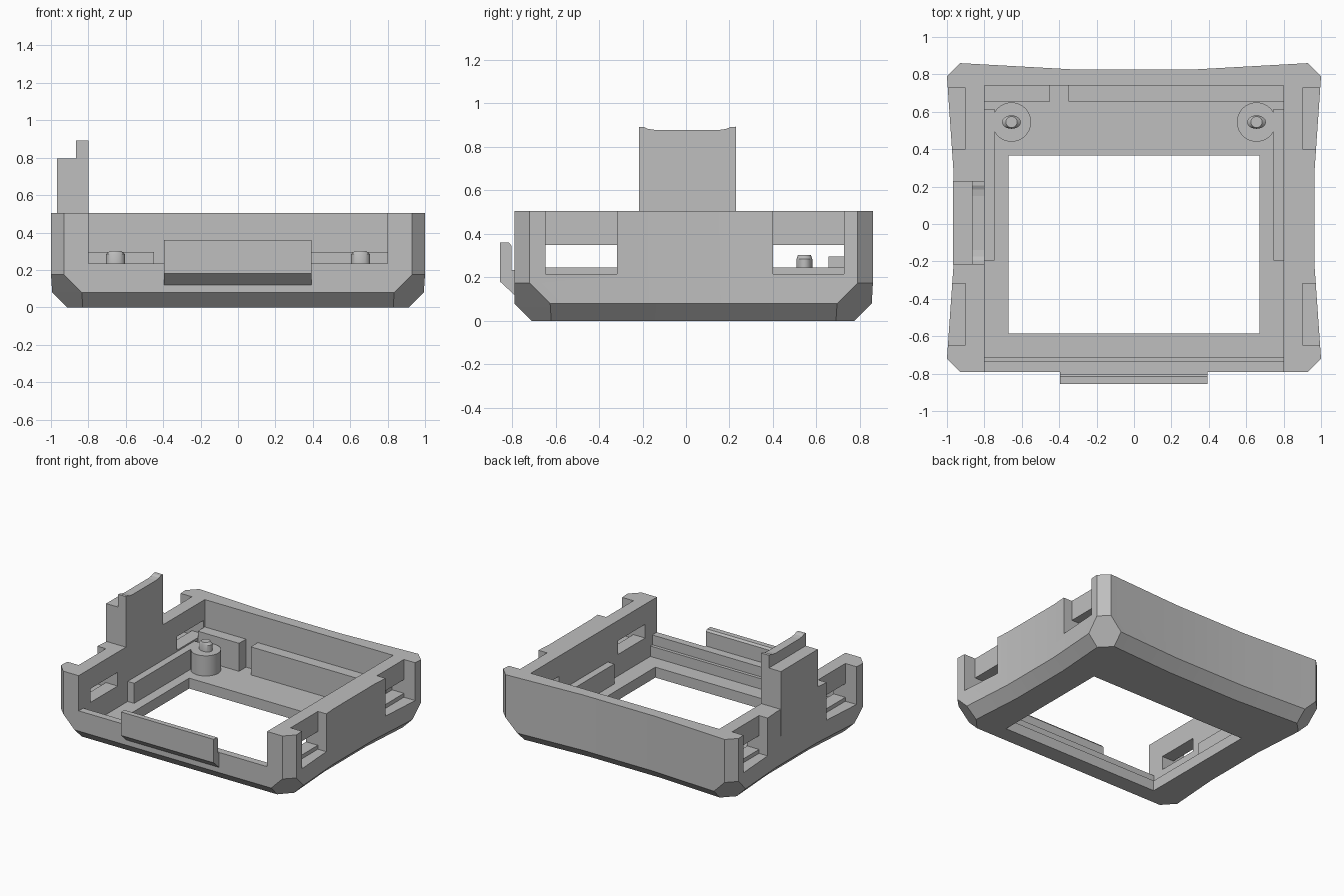
import bpy, bmesh, math

if "Cube" in bpy.data.objects:
    bpy.data.objects.remove(bpy.data.objects["Cube"])

grey = bpy.data.materials.new("plain grey")
grey.diffuse_color = (0.52, 0.52, 0.52, 1)
grey.use_nodes = True
grey.node_tree.nodes["Principled BSDF"].inputs["Base Color"].default_value = grey.diffuse_color


def loft(name, rings):
    """Closed solid through rings that all have the same number of points."""
    bm = bmesh.new()
    vs = [[bm.verts.new(p) for p in r] for r in rings]
    n = len(vs[0])
    for a, b in zip(vs, vs[1:]):
        for i in range(n):
            j = (i + 1) % n
            bm.faces.new((a[i], a[j], b[j], b[i]))
    bm.faces.new(vs[0][::-1])
    bm.faces.new(vs[-1])
    bmesh.ops.recalc_face_normals(bm, faces=bm.faces)
    me = bpy.data.meshes.new(name)
    bm.to_mesh(me)
    bm.free()
    me.materials.append(grey)
    ob = bpy.data.objects.new(name, me)
    bpy.context.collection.objects.link(ob)
    return ob


def box(name, x0, x1, y0, y1, z0, z1):
    c = [(x0, y0), (x1, y0), (x1, y1), (x0, y1)]
    return loft(name, [[(x, y, z) for x, y in c] for z in (z0, z1)])


def extrude_x(name, profile, x0, x1):
    return loft(name, [[(x, y, z) for y, z in profile] for x in (x0, x1)])


def smooth(ob, angle=20):
    bpy.ops.object.select_all(action='DESELECT')
    ob.select_set(True)
    bpy.context.view_layer.objects.active = ob
    bpy.ops.object.shade_smooth_by_angle(angle=math.radians(angle))


# Outer shell: waisted sides and back, cut corners, bevelled bottom
def shell_ring(z, inset, c):
    X, F, B = 1 - inset, -0.79 + inset, 0.86 - inset
    d = c - 0.07 if inset == 0 else c + inset - 0.07
    sx = X - 0.035 * d / 0.5      # stay on the sloping side
    sy = B - 0.035 * d / 0.63     # stay on the sloping back
    half = [(X - c, F), (sx, F + c), (X - 0.035, -0.22), (X - 0.035, 0.28),
            (sx, B - c), (X - c, sy), (0.3, B - 0.035)]
    return [(x, y, z) for x, y in half] + [(-x, y, z) for x, y in half[::-1]]


body = loft("case_shell", [shell_ring(0, 0.08, 0.09), shell_ring(0.08, 0, 0.165),
                           shell_ring(0.175, 0, 0.07), shell_ring(0.505, 0, 0.07)])

# Hollow, screen window, open front, side notches and slots
cutters = [box("cut_cavity", -0.8, 0.8, -0.735, 0.74, 0.08, 1),
           box("cut_window", -0.67, 0.67, -0.585, 0.365, -1, 0.5),
           box("cut_front", -0.8, 0.8, -1.2, -0.7, 0.235, 1)]
for s in (-1, 1):
    for y0, y1 in ((-0.647, -0.317), (0.4, 0.727)):
        cutters.append(box("cut_notch", *sorted((s * 0.9, s * 1.2)), y0, y1, 0.215, 1))
        cutters.append(box("cut_slot", *sorted((s * 0.7, s * 1.1)), y0, y1, 0.245, 0.35))
for c in cutters:
    c.hide_render = True
    m = body.modifiers.new("cut", 'BOOLEAN')
    m.operation, m.solver, m.object = 'DIFFERENCE', 'EXACT', c
bpy.context.view_layer.update()
body.data = bpy.data.meshes.new_from_object(
    body.evaluated_get(bpy.context.evaluated_depsgraph_get()))
body.modifiers.clear()
for c in cutters:
    bpy.data.objects.remove(c)
smooth(body)

# Front latch plate
extrude_x("front_plate", [(-0.855, 0.36), (-0.815, 0.36), (-0.802, 0.345), (-0.802, 0.234),
                          (-0.77, 0.234), (-0.77, 0.12), (-0.79, 0.12), (-0.855, 0.18)],
          -0.395, 0.392)

# Inner ledge along the front wall
box("front_ledge", -0.8, 0.8, -0.736, -0.71, 0.079, 0.16)

# Blocks along the back wall
box("back_block_left", -0.8, -0.45, 0.655, 0.741, 0.079, 0.295)
box("back_block_right", -0.35, 0.8, 0.655, 0.741, 0.079, 0.295)

# Tall tab on the left wall: outer step and higher inner leaf with hollowed top
box("tab_outer", -0.967, -0.86, -0.217, 0.23, 0.3, 0.795)
top = [(0.23, 0.893), (0.205, 0.892), (0.185, 0.883), (0.15, 0.878),
       (-0.14, 0.878), (-0.175, 0.883), (-0.195, 0.892), (-0.217, 0.893)]
extrude_x("tab_inner", [(-0.217, 0.3), (0.23, 0.3)] + top, -0.865, -0.8)


def disc(cx, cy, rx, ry, z, n=32):
    return [(cx + rx * math.cos(2 * math.pi * i / n),
             cy + ry * math.sin(2 * math.pi * i / n), z) for i in range(n)]


# Side rails, posts and locating pins
for s, side in ((-1, "left"), (1, "right")):
    box("rail_" + side, *sorted((s * 0.801, s * 0.745)), -0.195, 0.615, 0.079, 0.234)
    cx, cy = s * 0.655, 0.545
    smooth(loft("post_" + side, [disc(cx, cy, 0.105, 0.105, z) for z in (0.079, 0.235)]), 30)
    smooth(loft("pin_" + side, [disc(cx, cy, 0.05, 0.036, 0.23), disc(cx, cy, 0.05, 0.036, 0.285),
                                disc(cx, cy, 0.03, 0.03, 0.302)]), 30)
